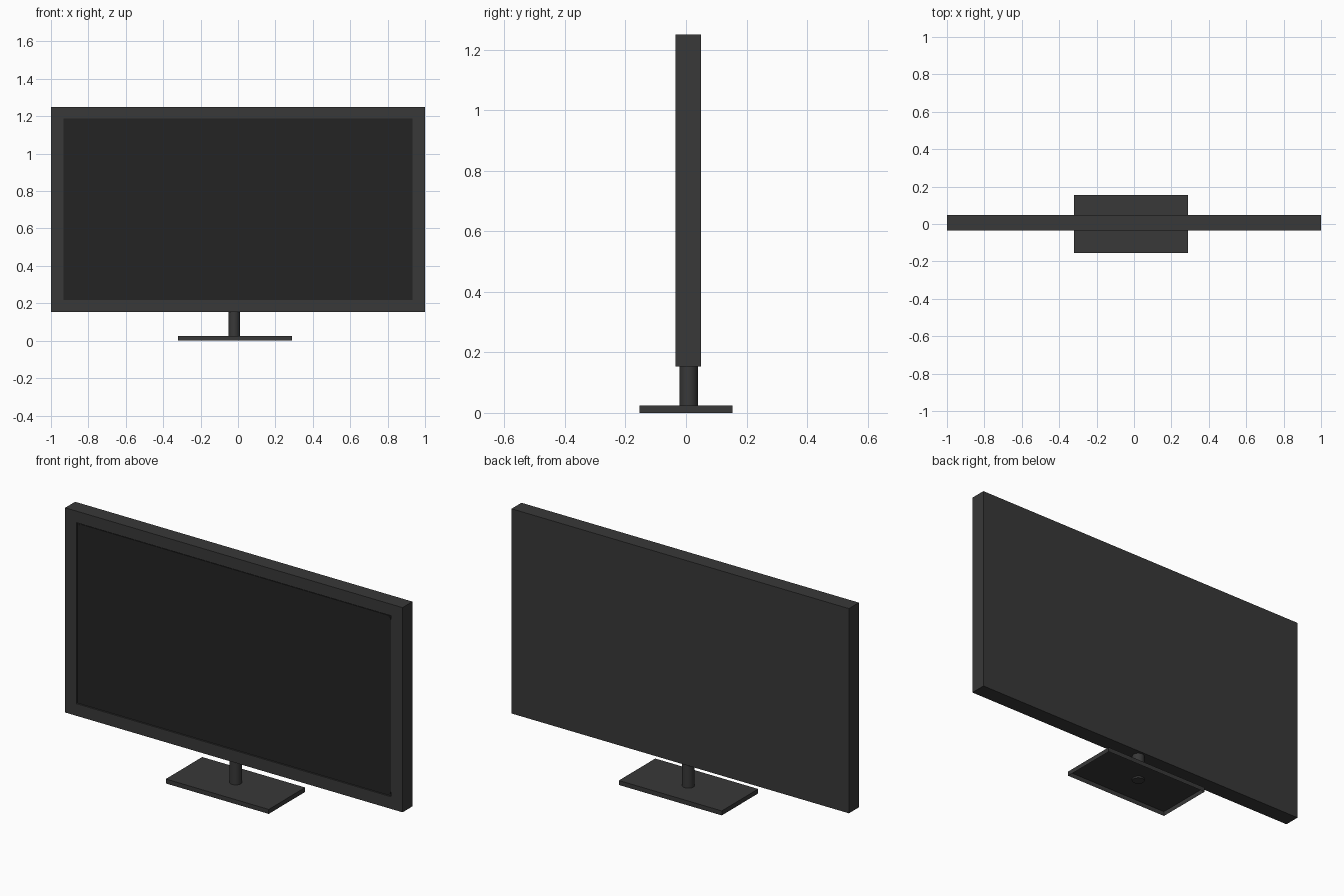
import bpy, bmesh, math

if "Cube" in bpy.data.objects:
    bpy.data.objects.remove(bpy.data.objects["Cube"])


def material(name, v):
    m = bpy.data.materials.new(name)
    m.diffuse_color = (v, v, v, 1)
    m.use_nodes = True
    m.node_tree.nodes["Principled BSDF"].inputs["Base Color"].default_value = m.diffuse_color
    return m


casing_mat = material("charcoal plastic", 0.040)
screen_mat = material("dark screen", 0.017)


def finish(name, bm, mats):
    mesh = bpy.data.meshes.new(name)
    bm.to_mesh(mesh)
    bm.free()
    for m in mats:
        mesh.materials.append(m)
    ob = bpy.data.objects.new(name, mesh)
    bpy.context.collection.objects.link(ob)
    return ob


def box(x0, x1, y0, y1, z0, z1):
    bm = bmesh.new()
    bmesh.ops.create_cube(bm, size=1)
    for v in bm.verts:
        v.co.x = x1 if v.co.x > 0 else x0
        v.co.y = y1 if v.co.y > 0 else y0
        v.co.z = z1 if v.co.z > 0 else z0
    bm.normal_update()
    return bm


# Casing: slab with a shallow rectangular screen recess in the front
X, Z0, Z1, FRONT, BACK = 0.933, 0.218, 1.188, -0.035, 0.049
RECESS = 0.008
bm = box(-1, 1, FRONT, BACK, 0.153, 1.25)
front = next(f for f in bm.faces if f.normal.y < -0.9)
bmesh.ops.inset_region(bm, faces=[front], thickness=0.065)
for v in front.verts:
    v.co.x = math.copysign(X, v.co.x)
    v.co.z = Z1 if v.co.z > 0.7 else Z0
floor = bmesh.ops.extrude_discrete_faces(bm, faces=[front])["faces"][0]
for v in floor.verts:
    v.co.y += RECESS
floor.material_index = 1
bmesh.ops.recalc_face_normals(bm, faces=bm.faces)
finish("casing", bm, [casing_mat, screen_mat])

# Screen: thin plate with clipped corners, sitting in the recess
bm = box(-X + 0.004, X - 0.004, FRONT + 0.004, FRONT + RECESS - 0.0005,
         Z0 + 0.004, Z1 - 0.004)
corners = [e for e in bm.edges if abs(e.verts[0].co.y - e.verts[1].co.y) > 0.001]
bmesh.ops.bevel(bm, geom=corners, offset=0.022, segments=2, profile=0.5,
                affect='EDGES')
finish("screen", bm, [screen_mat])

# Base: shallow tray, open underneath
bm = box(-0.32, 0.29, -0.154, 0.154, 0, 0.024)
under = [f for f in bm.faces if f.normal.z < -0.9]
bmesh.ops.delete(bm, geom=under, context='FACES_ONLY')
finish("base", bm, [casing_mat])

# Neck: round post from inside the base into the casing
bpy.ops.mesh.primitive_cylinder_add(vertices=32, radius=0.03, depth=0.15,
                                    location=(-0.02, 0.009, 0.09))
neck = bpy.context.object
neck.name = "neck"
neck.data.materials.append(casing_mat)
bpy.ops.object.shade_smooth_by_angle(angle=math.radians(30))
